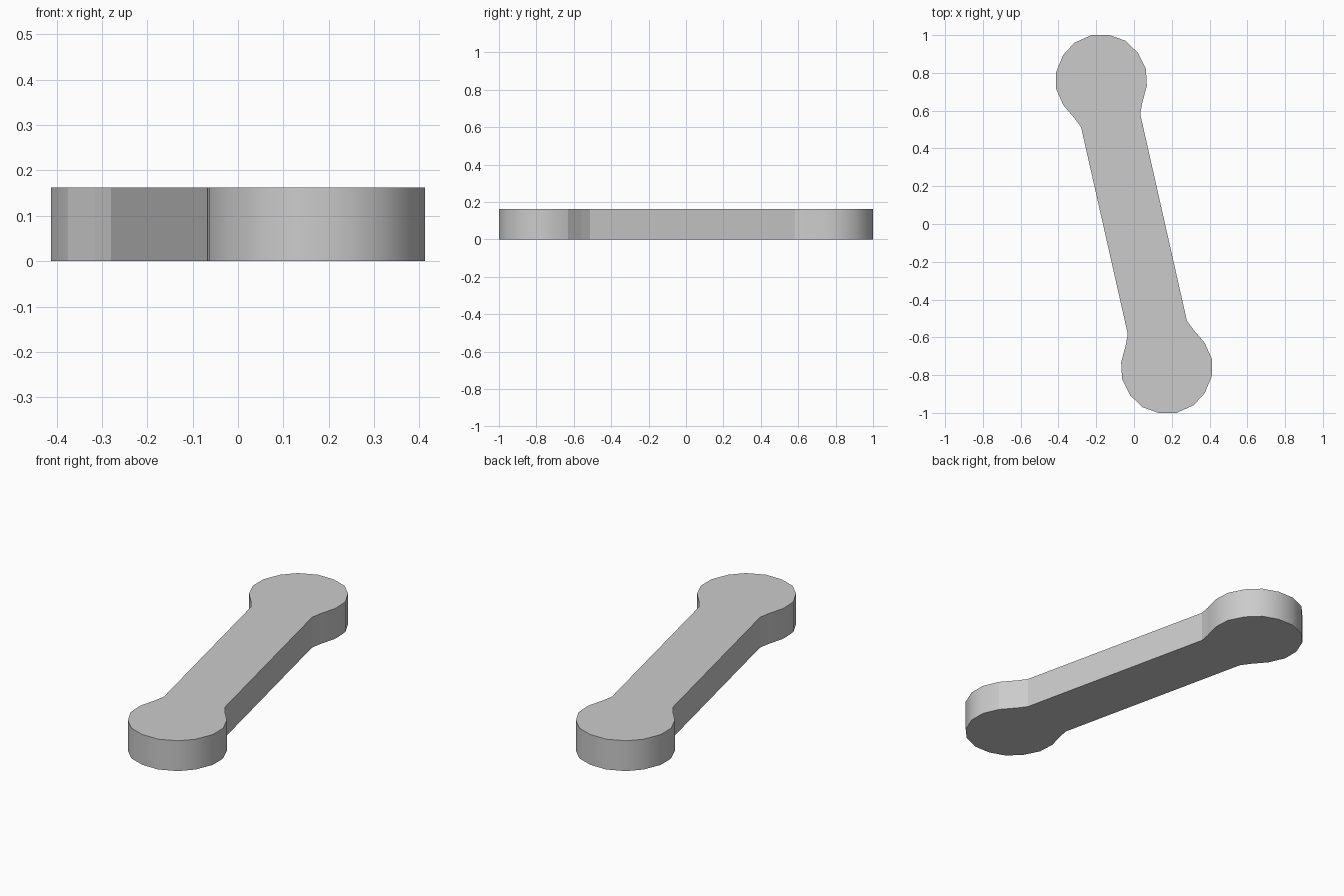
import bpy, bmesh, math

cube = bpy.data.objects.get("Cube")
if cube:
    bpy.data.objects.remove(cube, do_unlink=True)

HEIGHT = 0.163

# Outline of the rear end, from the left neck clockwise to the right neck
REAR = [(-0.28, 0.512), (-0.315, 0.56), (-0.375, 0.63), (-0.412, 0.715),
        (-0.412, 0.805), (-0.375, 0.895), (-0.315, 0.96), (-0.225, 1.0),
        (-0.13, 1.0), (-0.045, 0.97), (0.02, 0.907), (0.063, 0.823),
        (0.068, 0.733), (0.043, 0.638), (0.033, 0.582)]
# The front end is the same shape turned half way round
outline = REAR + [(-x, -y) for x, y in REAR]

# Plain grey material
grey = bpy.data.materials.new("light_grey")
colour = (0.6, 0.6, 0.6, 1.0)
grey.diffuse_color = colour
grey.use_nodes = True
grey.node_tree.nodes["Principled BSDF"].inputs["Base Color"].default_value = colour

# Flat bar with a round knob at each end
bm = bmesh.new()
base = bm.faces.new([bm.verts.new((x, y, 0)) for x, y in outline])
top = bmesh.ops.extrude_face_region(bm, geom=[base], use_keep_orig=True)
bmesh.ops.translate(bm, vec=(0, 0, HEIGHT),
                    verts=[v for v in top["geom"] if isinstance(v, bmesh.types.BMVert)])
bmesh.ops.recalc_face_normals(bm, faces=bm.faces)
mesh = bpy.data.meshes.new("double_knob_bar")
bm.to_mesh(mesh)
bm.free()
mesh.materials.append(grey)
bar = bpy.data.objects.new("double_knob_bar", mesh)
bpy.context.collection.objects.link(bar)

# Round knobs are smooth; the shaft and necks stay flat
bpy.context.view_layer.objects.active = bar
bar.select_set(True)
bpy.ops.object.shade_smooth_by_angle(angle=math.radians(30))
for face in mesh.polygons:
    if abs(face.center.y) < 0.62:
        face.use_smooth = False
